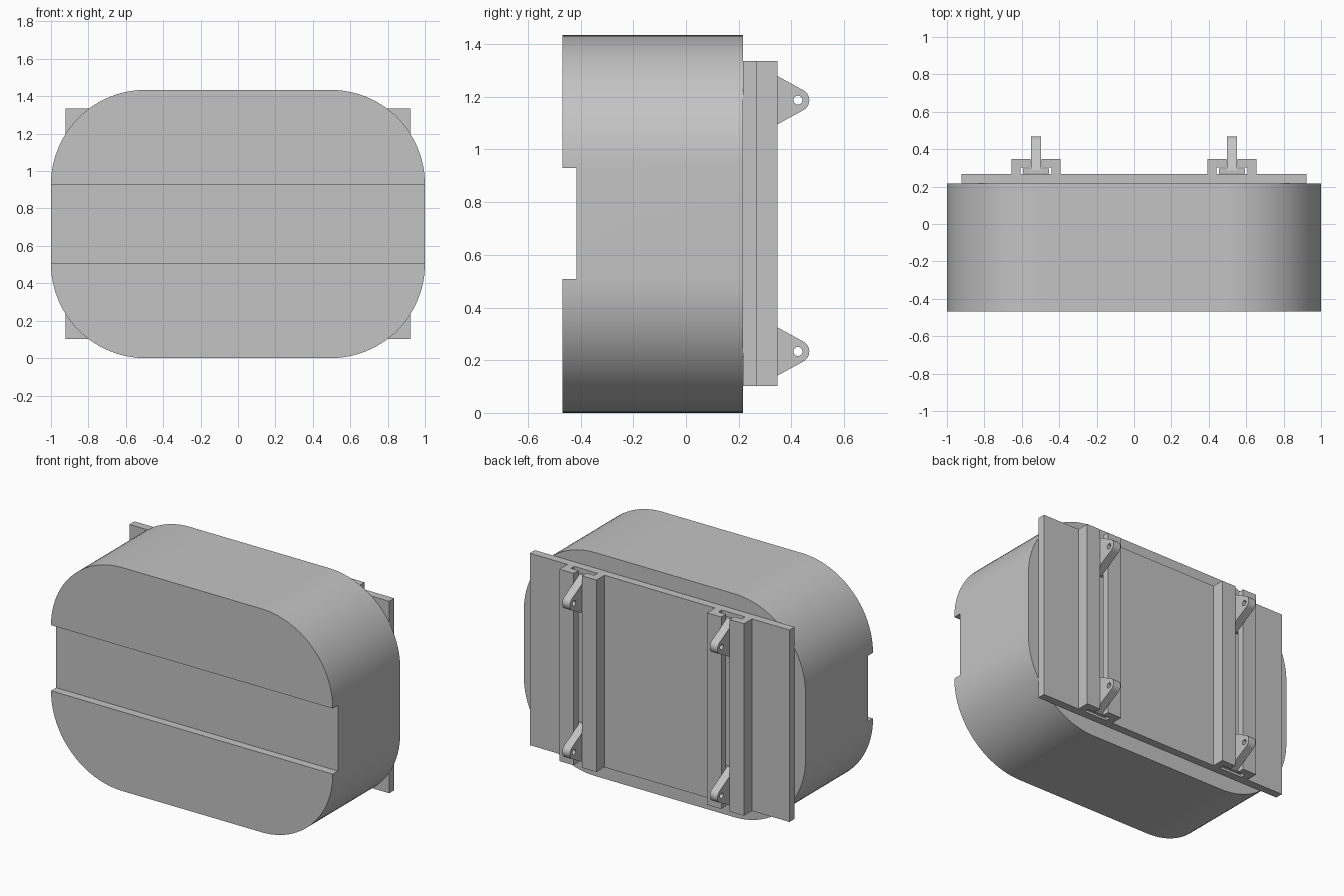
import bpy
import bmesh
from math import sin, cos, radians, atan
from mathutils import Vector

old = bpy.data.objects.get("Cube")
if old:
    bpy.data.objects.remove(old, do_unlink=True)

# Single flat grey
grey = bpy.data.materials.new("plain_grey")
grey.use_nodes = True
colour = (0.55, 0.55, 0.55, 1)
grey.diffuse_color = colour
bsdf = next(n for n in grey.node_tree.nodes if n.type == 'BSDF_PRINCIPLED')
bsdf.inputs["Base Color"].default_value = colour


def prism(name, points, direction):
    """Extrude a closed outline along a direction."""
    bm = bmesh.new()
    face = bm.faces.new([bm.verts.new(p) for p in points])
    new = bmesh.ops.extrude_face_region(bm, geom=[face])["geom"]
    moved = [v for v in new if isinstance(v, bmesh.types.BMVert)]
    bmesh.ops.translate(bm, verts=moved, vec=Vector(direction))
    bmesh.ops.recalc_face_normals(bm, faces=bm.faces)
    mesh = bpy.data.meshes.new(name)
    bm.to_mesh(mesh)
    bm.free()
    mesh.materials.append(grey)
    obj = bpy.data.objects.new(name, mesh)
    bpy.context.collection.objects.link(obj)
    return obj


def activate(obj):
    bpy.ops.object.select_all(action='DESELECT')
    obj.select_set(True)
    bpy.context.view_layer.objects.active = obj


def cut(obj, cutter):
    """Subtract the cutter and throw it away."""
    mod = obj.modifiers.new("cut", 'BOOLEAN')
    mod.operation = 'DIFFERENCE'
    mod.solver = 'EXACT'
    mod.object = cutter
    activate(obj)
    bpy.ops.object.modifier_apply(modifier=mod.name)
    bpy.data.objects.remove(cutter, do_unlink=True)


def smooth(obj):
    activate(obj)
    bpy.ops.object.shade_smooth_by_angle(angle=radians(30))


def arc(cx, cy, r, start, end, steps):
    angles = [radians(start + (end - start) * i / steps) for i in range(steps + 1)]
    return [(cx + r * cos(a), cy + r * sin(a)) for a in angles]


FRONT, BACK = -0.468, 0.216
HEIGHT, RADIUS = 1.434, 0.505
PLATE, RAIL, SLOT = 0.267, 0.348, 0.301
RAIL_X = 0.524

# Rounded body with a groove across the front
outline = []
for i, (sx, top) in enumerate([(1, True), (-1, True), (-1, False), (1, False)]):
    z = HEIGHT - RADIUS if top else RADIUS
    outline += arc(sx * (1 - RADIUS), z, RADIUS, 90 * i, 90 * i + 90, 24)
body = prism("body", [(x, FRONT, z) for x, z in outline], (0, BACK - FRONT, 0))
groove = prism("groove_cutter",
               [(-1.2, FRONT - 0.1, 0.508), (-1.2, FRONT + 0.052, 0.508),
                (-1.2, FRONT + 0.052, 0.929), (-1.2, FRONT - 0.1, 0.929)], (2.4, 0, 0))
cut(body, groove)
smooth(body)

# Back plate with two T-slotted rails
rail = [(0.131, PLATE), (0.131, RAIL), (0.03, RAIL), (0.03, SLOT), (0.083, SLOT), (0.083, PLATE)]
rail += [(-x, y) for x, y in reversed(rail)]
half = [(0.922, BACK), (0.922, PLATE)] + [(RAIL_X + x, y) for x, y in rail]
section = half + [(-x, y) for x, y in reversed(half)]
prism("back_plate", [(x, y, 0.103) for x, y in section], (0, 0, 1.232))

# Sliding lugs: pierced ear on a flange held in the slot
EAR_Y, EAR_R, HALF = 0.425, 0.043, 0.117
lean = 90 - 31
for side, sx in (("left", 1), ("right", -1)):
    for level, z in (("upper", 1.187), ("lower", 0.233)):
        x = sx * RAIL_X
        ear = [(0.29, HALF + 0.006), (0.29, -HALF - 0.006)]
        ear += arc(EAR_Y, 0, EAR_R, -lean, lean, 16)
        lug = prism(f"{side}_{level}_lug",
                    [(x - 0.027, y, z + h) for y, h in ear], (0.054, 0, 0))
        hole = prism("hole_cutter",
                     [(x - 0.1, y, z + h) for y, h in arc(EAR_Y, 0, 0.017, 0, 345, 23)],
                     (0.2, 0, 0))
        cut(lug, hole)
        smooth(lug)
        prism(f"{side}_{level}_flange",
              [(x + a, y, z - HALF) for a, y in
               ((-0.07, 0.27), (0.07, 0.27), (0.07, 0.297), (-0.07, 0.297))],
              (0, 0, 2 * HALF))
